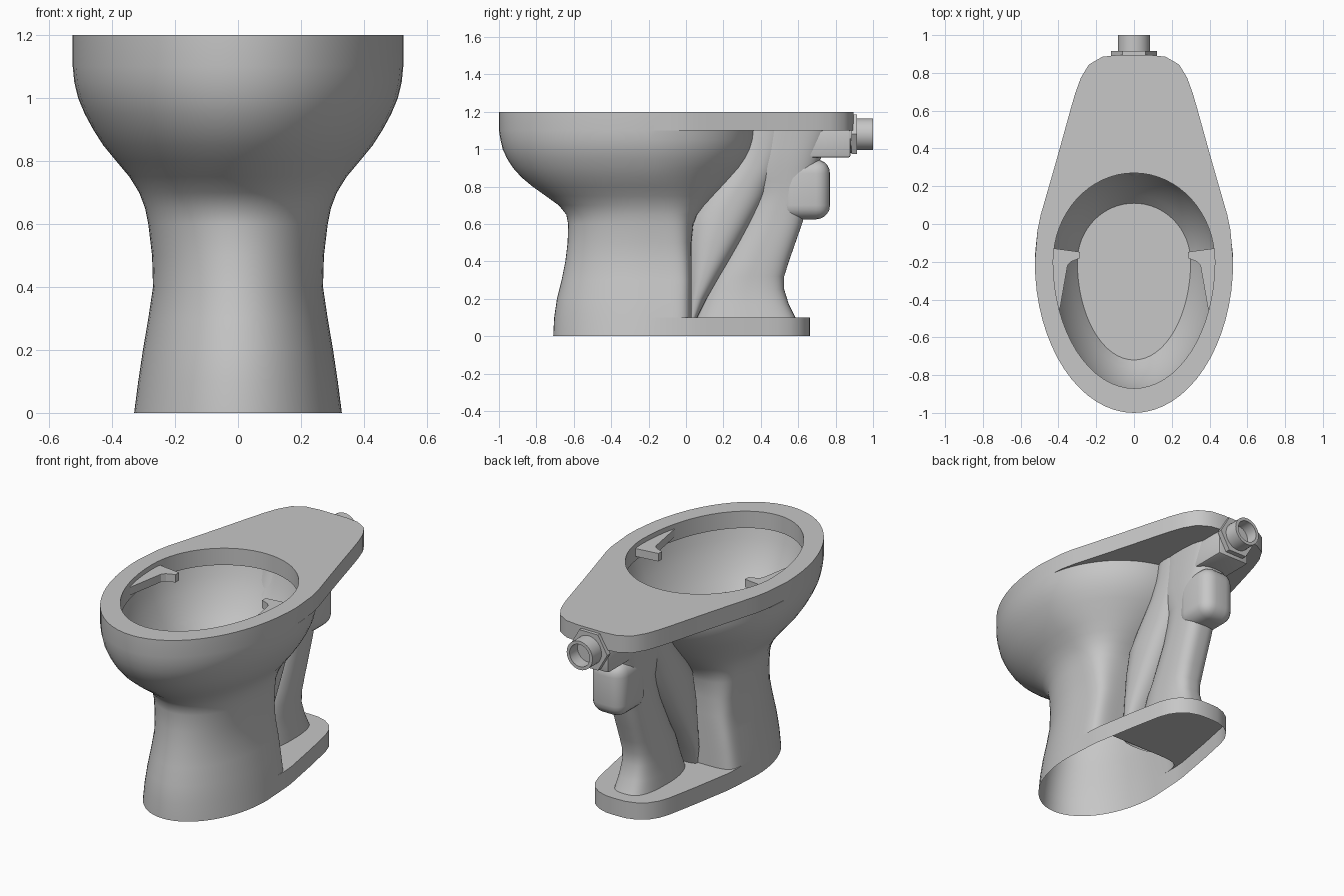
import bpy, bmesh, math
from mathutils import Vector

if "Cube" in bpy.data.objects:
    bpy.data.objects.remove(bpy.data.objects["Cube"])

ceramic = bpy.data.materials.new("grey ceramic")
ceramic.use_nodes = True
GREY = (0.57, 0.57, 0.57, 1)
ceramic.diffuse_color = GREY
ceramic.node_tree.nodes["Principled BSDF"].inputs["Base Color"].default_value = GREY

HALF = 32      # segments in each half of a ring
MID = -0.2     # y of the widest section


def finish(name, bm, angle=35):
    mesh = bpy.data.meshes.new(name)
    bm.to_mesh(mesh)
    bm.free()
    mesh.materials.append(ceramic)
    ob = bpy.data.objects.new(name, mesh)
    bpy.context.collection.objects.link(ob)
    bpy.ops.object.select_all(action="DESELECT")
    ob.select_set(True)
    bpy.context.view_layer.objects.active = ob
    bpy.ops.object.shade_smooth_by_angle(angle=math.radians(angle))


def power(v, p):
    return math.copysign(abs(v) ** p, v)


def front_half(z, w, front, mid=MID):
    ts = [math.pi * (1 + i / HALF) for i in range(HALF)]
    return [Vector((w * math.cos(t), mid + (mid - front) * math.sin(t), z)) for t in ts]


def oval(z, w, front, back, e=2.0, mid=MID):
    """Closed ring; a higher e squares off the rear half."""
    ts = [math.pi * i / HALF for i in range(HALF)]
    rear = [Vector((w * power(math.cos(t), 2 / e),
                    mid + (back - mid) * power(math.sin(t), 2 / e), z)) for t in ts]
    return rear + front_half(z, w, front, mid)


def tailed(z, w, front, side):
    """Oval front with a rear half that follows a mirrored side profile."""
    pts = [Vector((w, MID, z))] + [Vector((x, y, z)) for x, y in side]
    pts += [Vector((-p.x, p.y, z)) for p in reversed(pts) if p.x > 0]
    lens = [(b - a).length for a, b in zip(pts, pts[1:])]
    rear = []
    for i in range(HALF):
        d, k = sum(lens) * i / HALF, 0
        while d > lens[k]:
            d -= lens[k]
            k += 1
        rear.append(pts[k].lerp(pts[k + 1], d / lens[k]))
    return rear + front_half(z, w, front)


def loft(name, rings, cap_start=False, cap_end=True, angle=35):
    bm = bmesh.new()
    vs = [[bm.verts.new(p) for p in r] for r in rings]
    n = len(vs[0])
    for a, b in zip(vs, vs[1:]):
        for i in range(n):
            j = (i + 1) % n
            bm.faces.new((a[i], a[j], b[j], b[i]))
    if cap_start:
        bm.faces.new(vs[0][::-1])
    if cap_end:
        bm.faces.new(vs[-1])
    bmesh.ops.remove_doubles(bm, verts=bm.verts, dist=0.0005)
    finish(name, bm, angle)


def block(name, lo, hi, bevel, segments):
    bm = bmesh.new()
    bmesh.ops.create_cube(bm, size=1)
    for v in bm.verts:
        v.co = [l + (c + 0.5) * (h - l) for c, l, h in zip(v.co, lo, hi)]
    bmesh.ops.bevel(bm, geom=bm.edges[:], offset=bevel, segments=segments,
                    profile=0.5, affect="EDGES")
    finish(name, bm)


# Bowl body: foot, pedestal, bowl, rim shelf and basin in one skin
foot_side = [(0.317, 0.03), (0.27, 0.3), (0.23, 0.5), (0.2, 0.58), (0.15, 0.63),
             (0.08, 0.66), (0, 0.663)]
shelf_side = [(0.508, 0), (0.45, 0.2), (0.393, 0.4), (0.338, 0.6), (0.303, 0.72),
              (0.275, 0.79), (0.235, 0.85), (0.17, 0.885), (0.1, 0.895), (0, 0.895)]
body = [tailed(0, 0.33, -0.71, foot_side), tailed(0.1, 0.317, -0.705, foot_side)]
# height, half width, front, back, squareness of the rear
for section in [(0.1, 0.317, -0.705, 0.03, 7), (0.2, 0.302, -0.69, 0.03, 7),
                (0.3, 0.285, -0.665, 0.03, 7), (0.4, 0.27, -0.645, 0.03, 6),
                (0.5, 0.273, -0.633, 0.03, 5), (0.6, 0.285, -0.63, 0.04, 4),
                (0.65, 0.295, -0.64, 0.06, 3.3), (0.7, 0.314, -0.68, 0.1, 2.8),
                (0.75, 0.345, -0.75, 0.15, 2.4), (0.8, 0.387, -0.82, 0.2, 2.2),
                (0.85, 0.428, -0.88, 0.25, 2), (0.9, 0.46, -0.925, 0.295, 2),
                (0.95, 0.487, -0.957, 0.33, 2), (1.0, 0.508, -0.98, 0.355, 2),
                (1.05, 0.52, -0.992, 0.37, 2), (1.1, 0.525, -1, 0.375, 2)]:
    body.append(oval(*section))
body += [tailed(z, 0.525, -1, shelf_side) for z in (1.1, 1.2)]
# hole wall, small undercut below the rim, then the hollow down to the floor
for section in [(1.2, 0.428, -0.87, 0.27), (1.1, 0.428, -0.87, 0.27),
                (1.1, 0.445, -0.887, 0.287), (1.04, 0.43, -0.87, 0.268),
                (0.97, 0.405, -0.843, 0.236), (0.9, 0.371, -0.805, 0.196),
                (0.84, 0.336, -0.763, 0.153), (0.79, 0.3, -0.72, 0.11)]:
    body.append(oval(*section))
loft("bowl_body", body, angle=30)


# Trapway behind the pedestal: height, front, back, half width
def leg(name, sections, e):
    loft(name, [oval(z, w, a, b, e, mid=(a + b) / 2) for z, a, b, w in sections], angle=50)


leg("trap_down_leg", [(0.1, 0.06, 0.585, 0.12), (0.17, 0.09, 0.55, 0.11),
                      (0.25, 0.12, 0.525, 0.1), (0.32, 0.15, 0.525, 0.1),
                      (0.4, 0.2, 0.55, 0.1), (0.5, 0.25, 0.585, 0.1),
                      (0.6, 0.3, 0.62, 0.1), (0.7, 0.33, 0.65, 0.1),
                      (0.77, 0.34, 0.68, 0.105), (0.83, 0.3, 0.69, 0.11),
                      (0.9, 0.27, 0.7, 0.12), (1.0, 0.27, 0.74, 0.125),
                      (1.1, 0.28, 0.78, 0.13)], 3)
leg("trap_up_leg", [(0.1, 0.01, 0.06, 0.1), (0.2, 0.0, 0.11, 0.12),
                    (0.35, 0.0, 0.2, 0.13), (0.5, 0, 0.29, 0.135),
                    (0.65, 0.02, 0.375, 0.135), (0.75, 0.08, 0.43, 0.13),
                    (0.82, 0.14, 0.46, 0.13), (0.9, 0.2, 0.5, 0.128),
                    (1.0, 0.25, 0.54, 0.128), (1.1, 0.28, 0.56, 0.13)], 2.6)
block("trap_bulge", (-0.11, 0.5, 0.625), (0.11, 0.77, 0.945), 0.075, 5)
block("inlet_block", (-0.105, 0.45, 0.955), (0.105, 0.88, 1.105), 0.012, 2)


# Inlet fitting: hexagonal nut and hollow spout, lathed along y
def turned(name, sides, stations):
    rings = []
    for y, r in stations:
        ts = [2 * math.pi * i / sides for i in range(sides)]
        rings.append([Vector((r * math.cos(t), y, 1.08 - r * math.sin(t))) for t in ts])
    loft(name, rings, cap_start=True)


turned("inlet_washer", 32, [(0.875, 0.1), (0.89, 0.1)])
turned("inlet_nut", 6, [(0.885, 0.122), (0.915, 0.122)])
turned("inlet_spout", 32, [(0.9, 0.085), (1.0, 0.085), (1.0, 0.066), (0.925, 0.066)])

# Pair of small wedge ledges inside the rim
wedge = [(0.44, -0.127), (0.285, -0.148), (0.285, -0.18), (0.335, -0.2),
         (0.352, -0.22), (0.393, -0.455), (0.41, -0.43), (0.44, -0.3)]
mirrored = [(-x, y) for x, y in reversed(wedge)]
for name, plan in (("left_ledge", wedge), ("right_ledge", mirrored)):
    loft(name, [[Vector((x, y, z)) for x, y in plan] for z in (1.125, 1.172)],
         cap_start=True, angle=25)
